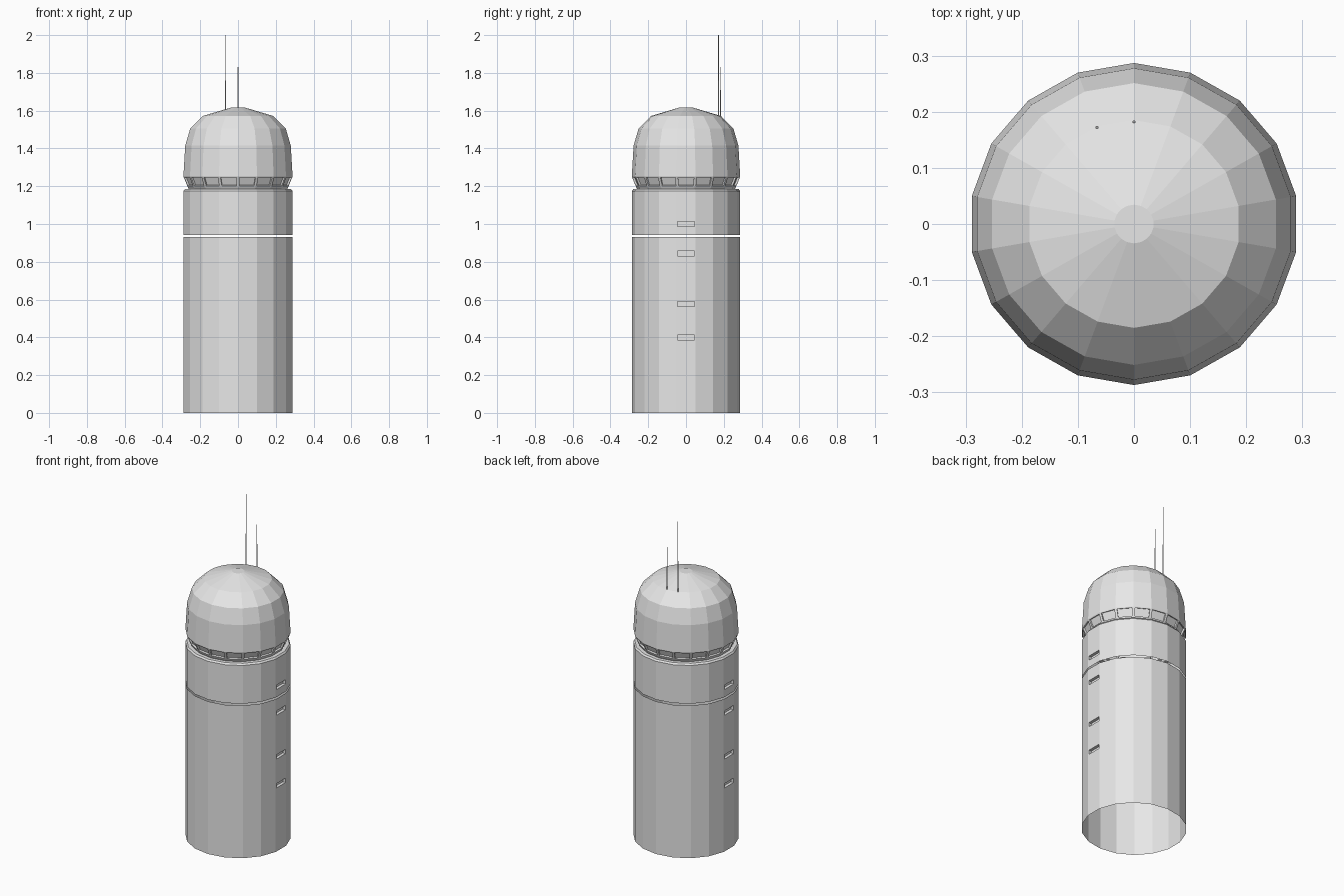
import bpy, bmesh, math
from mathutils import Vector

SIDES = 18
SX, SY = 0.2935, 0.287      # slightly oval plan, full radius in x and y

cube = bpy.data.objects.get("Cube")
if cube:
    bpy.data.objects.remove(cube, do_unlink=True)

grey = bpy.data.materials.new("light_grey")
grey.use_nodes = True
grey.diffuse_color = (0.8, 0.8, 0.8, 1)
grey.node_tree.nodes["Principled BSDF"].inputs["Base Color"].default_value = (0.8, 0.8, 0.8, 1)


def lathe(profile, sides=SIDES, sx=SX, sy=SY, at=(0, 0), cap=False):
    """Rings of (radius, height) joined from bottom to top, open unless capped."""
    bm = bmesh.new()
    rings = []
    for r, z in profile:
        ring = []
        for i in range(sides):
            a = math.pi / 2 + math.tau * i / sides
            ring.append(bm.verts.new((at[0] + r * sx * math.cos(a),
                                      at[1] + r * sy * math.sin(a), z)))
        rings.append(ring)
    for low, high in zip(rings, rings[1:]):
        for i in range(sides):
            j = (i + 1) % sides
            bm.faces.new((low[i], low[j], high[j], high[i]))
    if cap:
        bm.faces.new(rings[-1])
    bm.normal_update()
    return bm


def recess(bm, faces, margin, depth):
    """Inset each face and push it inwards as a window niche."""
    bmesh.ops.inset_individual(bm, faces=faces, thickness=margin, depth=0)
    bm.normal_update()
    moves = [-f.normal * depth for f in faces]
    pushed = bmesh.ops.extrude_discrete_faces(bm, faces=faces)["faces"]
    for f, move in zip(pushed, moves):
        bmesh.ops.translate(bm, verts=list(f.verts), vec=move)


def finish(name, bm):
    mesh = bpy.data.meshes.new(name)
    bm.normal_update()
    bm.to_mesh(mesh)
    bm.free()
    mesh.materials.append(grey)
    obj = bpy.data.objects.new(name, mesh)
    bpy.context.collection.objects.link(obj)
    return obj


def tower_section(name, bottom, top_profile, windows):
    """Open tube with slot windows on the left and right flat sides."""
    half = 0.019
    profile = [(1, bottom)]
    for z in windows:
        profile += [(1, z - half), (1, z + half)]
    bm = lathe(profile + top_profile)
    slots = []
    for f in bm.faces:
        c = f.calc_center_median()
        if abs(f.normal.x) > 0.99 and any(abs(c.z - z) < 0.005 for z in windows):
            slots.append(f)
    recess(bm, slots, 0.008, 0.018)
    return finish(name, bm)


# Tower shaft in two tubes with a thin open joint between them
tower_section("lower_tower", 0, [(1, 0.93)], [0.40, 0.576, 0.843])
tower_section("upper_tower", 0.941,
              [(1, 1.174), (0.975, 1.184), (0.9, 1.184)], [1.0])

# Dome with a tapered band of windows at its foot
dome = lathe([(0.9, 1.184), (0.92, 1.195), (1, 1.252), (0.967, 1.415),
              (0.875, 1.505), (0.645, 1.572), (0.12, 1.617)], cap=True)
band = [f for f in dome.faces if 1.2 < f.calc_center_median().z < 1.24]
recess(dome, band, 0.011, 0.01)
finish("dome", dome)

# Two thin stepped antennas on the back of the dome
for name, x, y, step, tip in (("tall_antenna", -0.066, 0.172, 1.76, 2.0),
                              ("short_antenna", 0, 0.182, 1.71, 1.83)):
    rod = [(0.003, 1.56), (0.003, step), (0.0017, step), (0.0017, tip)]
    finish(name, lathe(rod, 6, 1, 1, (x, y), cap=True))
